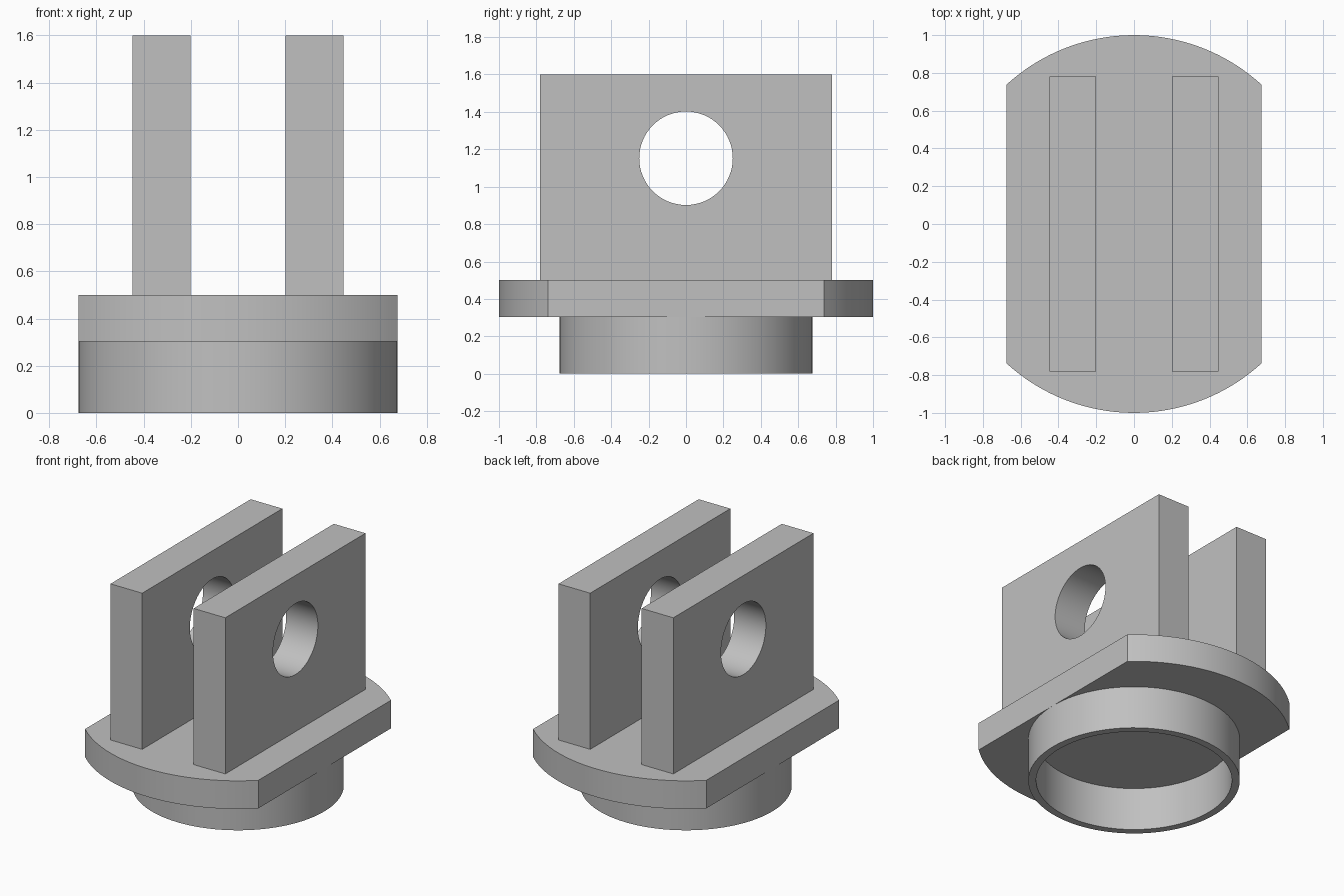
import bpy, bmesh, math
from mathutils import Matrix

if "Cube" in bpy.data.objects:
    bpy.data.objects.remove(bpy.data.objects["Cube"], do_unlink=True)

GREY = (0.53, 0.53, 0.53, 1)
grey = bpy.data.materials.new("plain grey")
grey.use_nodes = True
grey.diffuse_color = GREY
grey.node_tree.nodes["Principled BSDF"].inputs["Base Color"].default_value = GREY


def make_object(name, bm):
    bmesh.ops.recalc_face_normals(bm, faces=bm.faces)
    mesh = bpy.data.meshes.new(name)
    bm.to_mesh(mesh)
    bm.free()
    mesh.materials.append(grey)
    obj = bpy.data.objects.new(name, mesh)
    bpy.context.collection.objects.link(obj)
    return obj


def smooth(obj):
    bpy.ops.object.select_all(action="DESELECT")
    obj.select_set(True)
    bpy.context.view_layer.objects.active = obj
    bpy.ops.object.shade_smooth_by_angle(angle=math.radians(30))


def arc(radius, start, end, steps):
    angles = [start + (end - start) * i / steps for i in range(steps + 1)]
    return [(radius * math.cos(a), radius * math.sin(a)) for a in angles]


# Flange: round plate with two flat sides
half_width, bottom, top = 0.675, 0.302, 0.5
corner = math.acos(half_width)
outline = arc(1, corner, math.pi - corner, 32)
outline += [(-x, -y) for x, y in outline]
bm = bmesh.new()
face = bm.faces.new([bm.verts.new((x, y, bottom)) for x, y in outline])
extruded = bmesh.ops.extrude_face_region(bm, geom=[face], use_keep_orig=True)
raised = [g for g in extruded["geom"] if isinstance(g, bmesh.types.BMVert)]
bmesh.ops.translate(bm, verts=raised, vec=(0, 0, top - bottom))
smooth(make_object("flange", bm))

# Collar: thin open ring below the flange
bm = bmesh.new()
profile = [(0.675, 0), (0.675, bottom), (0.625, bottom), (0.625, 0)]
verts = [bm.verts.new((r, 0, z)) for r, z in profile]
edges = [bm.edges.new((verts[i], verts[(i + 1) % 4])) for i in range(4)]
bmesh.ops.spin(bm, geom=verts + edges, cent=(0, 0, 0), axis=(0, 0, 1),
               angle=math.tau, steps=96, use_merge=True)
bmesh.ops.remove_doubles(bm, verts=bm.verts, dist=0.0001)
smooth(make_object("collar", bm))

# Pin hole cutter through both lugs
bm = bmesh.new()
bmesh.ops.create_cone(bm, cap_ends=True, segments=64, radius1=0.25, radius2=0.25,
                      depth=2, matrix=Matrix.Translation((0, 0, 1.152))
                      @ Matrix.Rotation(math.pi / 2, 4, "Y"))
cutter = make_object("pin_hole_cutter", bm)

# Lugs: two upright plates with a round pin hole
for side, name in ((1, "left_lug"), (-1, "right_lug")):
    bm = bmesh.new()
    bmesh.ops.create_cube(bm, size=1, matrix=Matrix.Translation((side * 0.324, 0, 1.05))
                          @ Matrix.Diagonal((0.247, 1.56, 1.1, 1)))
    lug = make_object(name, bm)
    cut = lug.modifiers.new("pin_hole", "BOOLEAN")
    cut.operation = "DIFFERENCE"
    cut.solver = "EXACT"
    cut.object = cutter
    bpy.context.view_layer.objects.active = lug
    bpy.ops.object.modifier_apply(modifier=cut.name)
    smooth(lug)

bpy.data.objects.remove(cutter, do_unlink=True)
